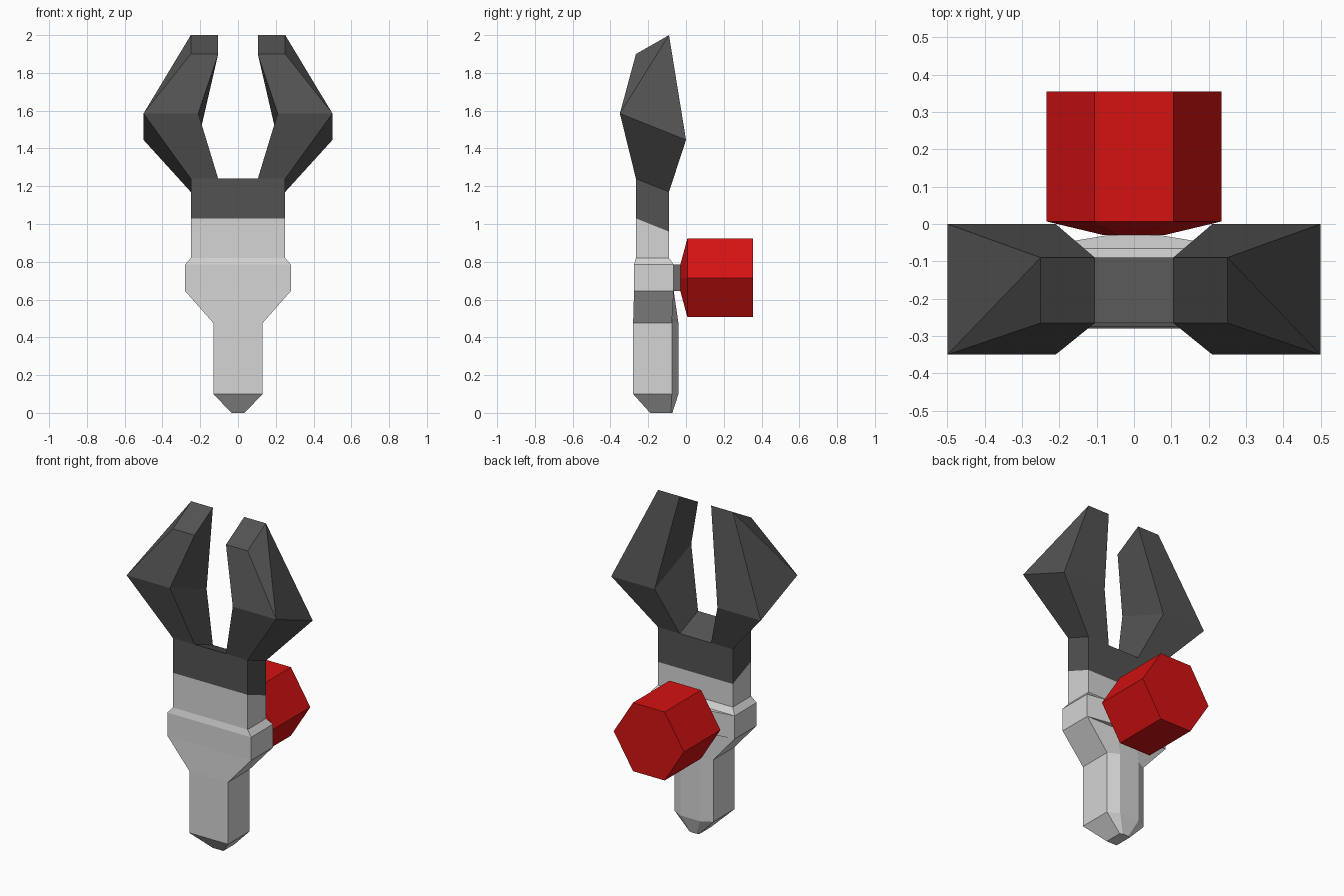
import bpy
import bmesh

cube = bpy.data.objects.get("Cube")
if cube:
    bpy.data.objects.remove(cube, do_unlink=True)


def material(name, rgb):
    mat = bpy.data.materials.new(name)
    mat.use_nodes = True
    mat.diffuse_color = (*rgb, 1)
    bsdf = mat.node_tree.nodes["Principled BSDF"]
    bsdf.inputs["Base Color"].default_value = (*rgb, 1)
    bsdf.inputs["Roughness"].default_value = 0.8
    return mat


light_grey = material("light grey", (0.66, 0.66, 0.66))
dark_grey = material("dark grey", (0.086, 0.086, 0.086))
red = material("red", (0.66, 0.006, 0.006))


def loft(name, rings, mat, cap_start=True, cap_end=True, diagonals=()):
    """Skin a list of equal-length rings; a diagonal joins (ring, index) pairs."""
    bm = bmesh.new()
    loops = [[bm.verts.new(p) for p in ring] for ring in rings]
    count = len(rings[0])
    for a, b in zip(loops, loops[1:]):
        for i in range(count):
            j = (i + 1) % count
            bm.faces.new((a[i], a[j], b[j], b[i]))
    if cap_start:
        bm.faces.new(loops[0][::-1])
    if cap_end:
        bm.faces.new(loops[-1])
    for (r1, i1), (r2, i2) in diagonals:
        bmesh.ops.connect_verts(bm, verts=[loops[r1][i1], loops[r2][i2]])
    bmesh.ops.recalc_face_normals(bm, faces=bm.faces[:])
    mesh = bpy.data.meshes.new(name)
    bm.to_mesh(mesh)
    bm.free()
    mesh.materials.append(mat)
    obj = bpy.data.objects.new(name, mesh)
    bpy.context.collection.objects.link(obj)
    return obj


def body_ring(z_front, z_back, half, front, side, ridge, ridge_half):
    """Six-sided section with a flat front and a chamfered back."""
    return [(-half, front, z_front), (half, front, z_front),
            (half, side, z_back), (ridge_half, ridge, z_back),
            (-ridge_half, ridge, z_back), (-half, side, z_back)]


# Handle, collar and upper neck in one skin
loft("handle_body", [
    body_ring(0, 0, 0.035, -0.19, -0.08, -0.072, 0.02),
    body_ring(0.1, 0.1, 0.13, -0.28, -0.075, -0.04, 0.065),
    body_ring(0.475, 0.475, 0.13, -0.28, -0.075, -0.04, 0.065),
    body_ring(0.645, 0.645, 0.28, -0.275, -0.065, -0.065, 0.07),
    body_ring(0.785, 0.785, 0.28, -0.275, -0.065, -0.065, 0.07),
    body_ring(0.82, 0.82, 0.25, -0.265, -0.09, -0.09, 0.07),
    body_ring(1.03, 0.96, 0.25, -0.265, -0.09, -0.09, 0.07),
], light_grey, cap_end=False)

# Tapered plate on the back of the collar
plate = [(-0.28, -0.065), (-0.07, -0.03), (0.07, -0.03), (0.28, -0.065)]
loft("collar_back_plate",
     [[(x, y, z) for x, y in plate] for z in (0.645, 0.785)], light_grey)


def slanted_ring(inner, outer, front, z_front, back, z_back):
    return [(inner, front, z_front), (outer, front, z_front),
            (outer, back, z_back), (inner, back, z_back)]


# Block that carries the jaws
loft("jaw_base", [
    slanted_ring(-0.25, 0.25, -0.265, 1.03, -0.09, 0.96),
    slanted_ring(-0.25, 0.25, -0.265, 1.24, -0.09, 1.17),
], dark_grey, cap_start=False)

# Pair of bent jaws
for name, s in (("left_jaw", 1), ("right_jaw", -1)):
    loft(name, [
        slanted_ring(s * 0.105, s * 0.25, -0.265, 1.24, -0.09, 1.17),
        slanted_ring(s * 0.21, s * 0.5, -0.35, 1.585, 0, 1.445),
        slanted_ring(s * 0.105, s * 0.25, -0.265, 1.9, -0.09, 2),
    ], dark_grey, cap_start=False, diagonals=[((1, 1), (2, 2))])


def hex_ring(y, half_width, half_height):
    w, m, h = half_width, half_width * 0.45, half_height
    return [(x, y, 0.715 + z) for x, z in
            ((w, 0), (m, h), (-m, h), (-w, 0), (-m, -h), (m, -h))]


# Hexagonal knob on the back
loft("back_knob", [
    hex_ring(-0.03, 0.08, 0.07),
    hex_ring(0.007, 0.235, 0.207),
    hex_ring(0.355, 0.235, 0.207),
], red)
